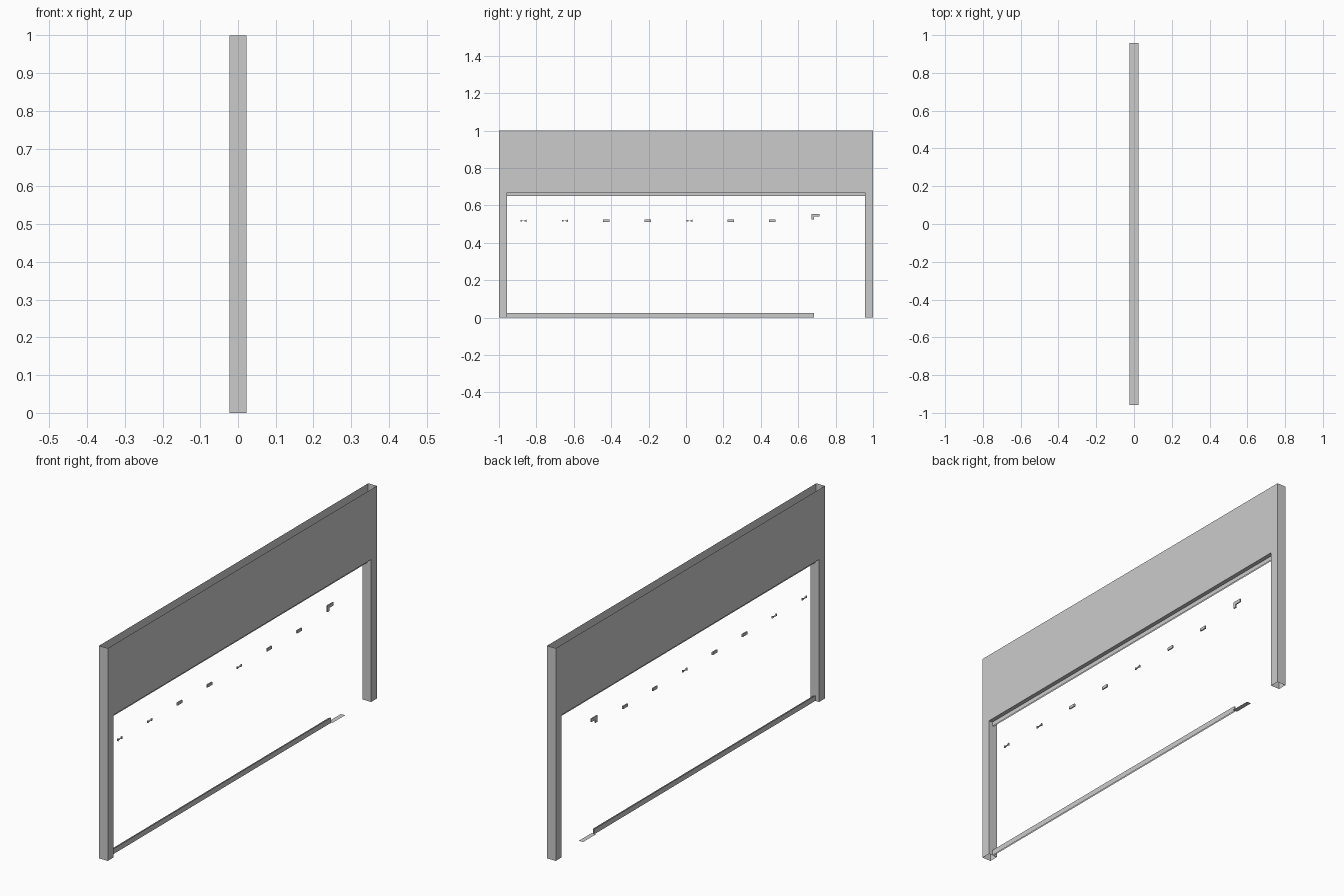
import bpy

cube = bpy.data.objects.get("Cube")
if cube:
    bpy.data.objects.remove(cube, do_unlink=True)


def material(name, colour):
    m = bpy.data.materials.new(name)
    m.use_nodes = True
    m.diffuse_color = colour
    m.node_tree.nodes["Principled BSDF"].inputs["Base Color"].default_value = colour
    return m


GREY = material("plain grey", (0.6, 0.6, 0.6, 1))

HALF_X, HALF_Y, TOP = 0.0225, 1.0, 1.0
INNER_Y, SOFFIT = 0.957, 0.67


def mesh(name, verts, faces):
    data = bpy.data.meshes.new(name)
    data.from_pydata(verts, [], faces)
    data.materials.append(GREY)
    ob = bpy.data.objects.new(name, data)
    bpy.context.collection.objects.link(ob)
    return ob


def sheet_x(name, x, outline):
    """Flat sheet facing sideways, from a (y, z) outline."""
    return mesh(name, [(x, y, z) for y, z in outline], [range(len(outline))])


def sheet_y(name, y, z0, z1):
    """Wall across the frame's thickness."""
    return mesh(name, [(-HALF_X, y, z0), (HALF_X, y, z0), (HALF_X, y, z1), (-HALF_X, y, z1)],
                [range(4)])


def sheet_z(name, half_x, y0, y1, z):
    return mesh(name, [(-half_x, y0, z), (half_x, y0, z), (half_x, y1, z), (-half_x, y1, z)],
                [range(4)])


def rect(y0, y1, z0, z1):
    return [(y0, z0), (y1, z0), (y1, z1), (y0, z1)]


# Hollow gantry: one arch-shaped skin on each side, open at the top and feet
arch = [(-HALF_Y, 0), (-INNER_Y, 0), (-INNER_Y, SOFFIT), (INNER_Y, SOFFIT),
        (INNER_Y, 0), (HALF_Y, 0), (HALF_Y, TOP), (-HALF_Y, TOP)]
for side, sign in (("left", 1), ("right", -1)):
    sheet_x(side + "_skin", sign * HALF_X, arch[::sign])

# Post end walls and reveals
for end, sign in (("front", -1), ("back", 1)):
    sheet_y(end + "_post_outer_wall", sign * HALF_Y, 0, TOP)
    sheet_y(end + "_post_reveal", sign * INNER_Y, 0, SOFFIT)

# Underside of the header
sheet_z("header_soffit", HALF_X, -INNER_Y, INNER_Y, SOFFIT)

# Slim rails under the header and along the floor
for side, x in (("left", 0.003), ("right", -0.003)):
    sheet_x(side + "_header_lip", x, rect(-INNER_Y, INNER_Y, 0.65, SOFFIT))
    sheet_x(side + "_floor_rail", x, rect(-INNER_Y, 0.685, 0, 0.025))

# Floor plate past the end of the rail
sheet_z("floor_plate", 0.011, 0.685, 0.78, 0.002)


def fitting(name, outline):
    ob = sheet_x(name, -0.003, outline)
    ob.modifiers.new("thickness", "SOLIDIFY").thickness = 0.006
    ob.modifiers["thickness"].offset = -1


# Row of small latch fittings across the opening
for i in range(7):
    y = -0.87 + i * 0.222
    if i in (0, 1, 4):
        fitting(f"latch_{i}_hook", [(y - 0.016, 0.512), (y, 0.517), (y - 0.016, 0.524)])
        fitting(f"latch_{i}_catch", [(y + 0.016, 0.512), (y + 0.016, 0.524), (y, 0.517)])
    else:
        fitting(f"latch_{i}", rect(y - 0.017, y + 0.017, 0.511, 0.524))

# Angled handle
fitting("handle", [(0.67, 0.525), (0.685, 0.525), (0.685, 0.54),
                   (0.715, 0.54), (0.715, 0.555), (0.67, 0.555)])
